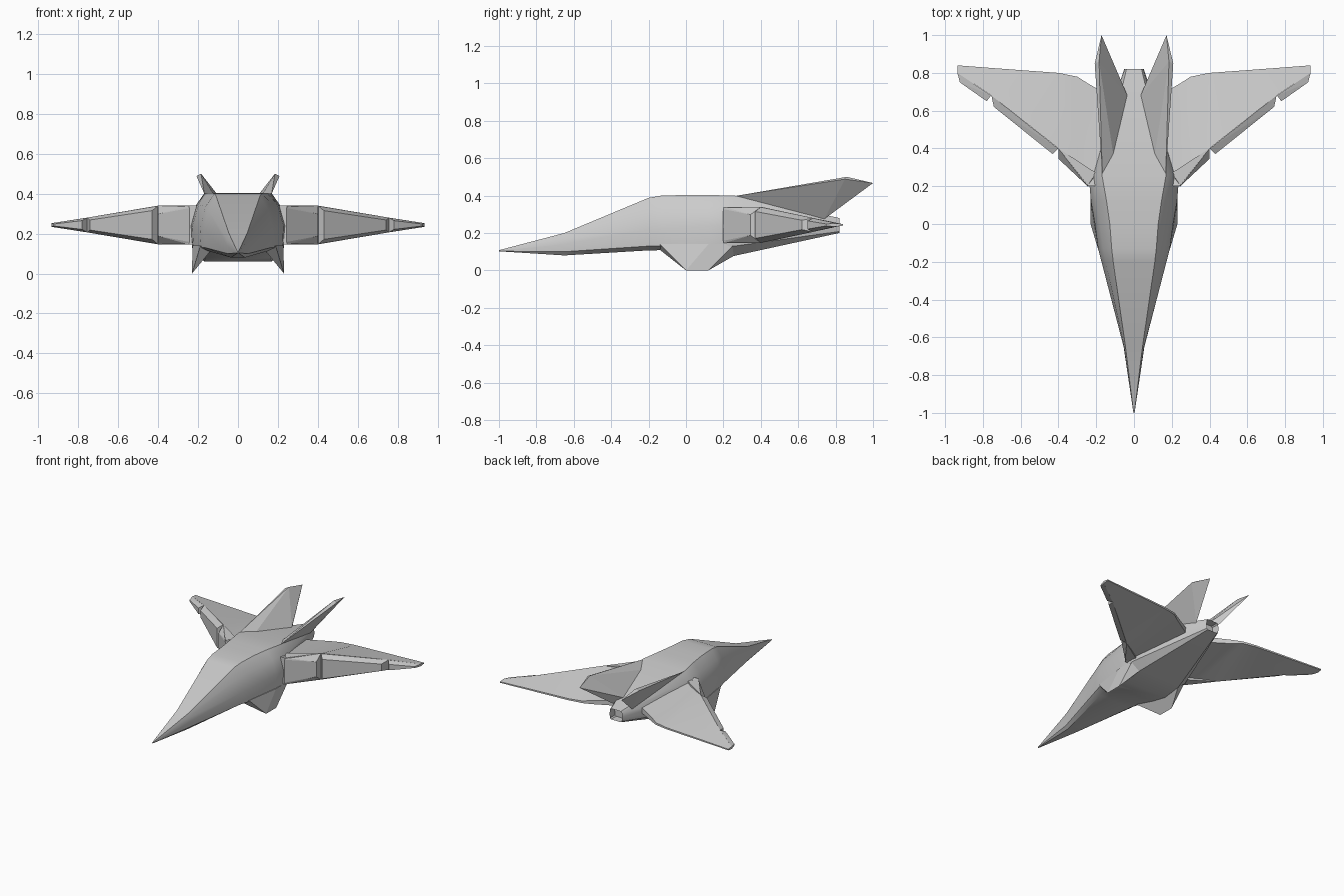
import bpy, bmesh, math
from mathutils import Vector

if "Cube" in bpy.data.objects:
    bpy.data.objects.remove(bpy.data.objects["Cube"])

WING_Z = 0.243


def finish(bm, name, mirror=True, smooth=35):
    bmesh.ops.recalc_face_normals(bm, faces=bm.faces)
    me = bpy.data.meshes.new(name)
    bm.to_mesh(me)
    bm.free()
    ob = bpy.data.objects.new(name, me)
    bpy.context.collection.objects.link(ob)
    if smooth:
        bpy.ops.object.select_all(action='DESELECT')
        ob.select_set(True)
        bpy.context.view_layer.objects.active = ob
        bpy.ops.object.shade_smooth_by_angle(angle=math.radians(smooth))
    if mirror:
        m = ob.modifiers.new("mirror", 'MIRROR')
        m.use_mirror_merge = False
    return ob


def loft(rings):
    """Skin closed rings of points; returns the bmesh and the last cap."""
    bm = bmesh.new()
    vs = [[bm.verts.new(p) for p in r] for r in rings]
    n = len(vs[0])
    for a, b in zip(vs, vs[1:]):
        for i in range(n):
            bm.faces.new((a[i], a[(i + 1) % n], b[(i + 1) % n], b[i]))
    bm.faces.new(vs[0])
    return bm, bm.faces.new(vs[-1])


def hull(name, pts):
    bm = bmesh.new()
    for p in pts:
        bm.verts.new(p)
    res = bmesh.ops.convex_hull(bm, input=bm.verts)
    junk = [v for v in bm.verts if not v.link_faces]
    bmesh.ops.delete(bm, geom=junk, context='VERTS')
    bmesh.ops.dissolve_limit(bm, angle_limit=0.02, verts=bm.verts, edges=bm.edges)
    return finish(bm, name, smooth=0)


# Fuselage: half sections from roof edge down to belly edge, as (x, z)
sections = [
    (-1.0, [(.002, .108), (.003, .107), (.003, .105), (.003, .103), (.002, .102)]),
    (-.65, [(.045, .20), (.052, .17), (.055, .14), (.053, .10), (.035, .08)]),
    (-.20, [(.110, .388), (.150, .32), (.172, .22), (.165, .13), (.13, .107)]),
    (-.13, [(.118, .40), (.163, .335), (.190, .22), (.185, .13), (.14, .108)]),
    (.00, [(.128, .403), (.180, .34), (.207, .23), (.205, .12), (.16, .08)]),
    (.12, [(.145, .403), (.197, .345), (.228, .24), (.222, .12), (.17, .06)]),
    (.26, [(.170, .40), (.212, .34), (.240, .24), (.230, .13), (.17, .078)]),
    (.82, [(.040, .28), (.048, .272), (.052, .24), (.048, .208), (.04, .20)]),
]
rings = [[(x, y, z) for x, z in h] + [(-x, y, z) for x, z in reversed(h)]
         for y, h in sections]
bm, cap = loft(rings)
# Hollow exhaust at the tail
bmesh.ops.inset_individual(bm, faces=[cap], thickness=0.012)
bmesh.ops.translate(bm, vec=(0, -.06, 0), verts=cap.verts)
finish(bm, "fuselage", mirror=False)

# Wings: x, leading y, trailing y, leading half thickness, trailing half thickness
stations = [(.10, .20, .66, .097, .02), (.245, .20, .745, .097, .014),
            (.30, .27, .78, .097, .008), (.40, .40, .80, .097, .006),
            (.755, .68, .826, .037, .005), (.935, .80, .84, .009, .004)]
bm, _ = loft([[(x, l, WING_Z + a), (x, t, WING_Z + b),
               (x, t, WING_Z - b), (x, l, WING_Z - a)]
              for x, l, t, a, b in stations])
finish(bm, "wing")


# Bevelled leading edge panels: back inner, back outer, front inner, front outer
def slat(name, *corners):
    hull(name, [(x, y, WING_Z + s * h) for x, y, h in corners for s in (1, -1)])


slat("inner_leading_edge", (.245, .205, .097), (.40, .40, .097),
     (.243, .198, .085), (.40, .345, .055), (.20, .27, .097))
slat("middle_leading_edge", (.402, .40, .095), (.755, .68, .037),
     (.43, .37, .072), (.742, .62, .025))
slat("tip_leading_edge", (.757, .68, .036), (.935, .80, .009),
     (.78, .65, .022), (.922, .75, .005))

# Canted tail fins, thick at the root
hull("tail_fin", [(.168, .265, .398), (.11, .37, .376), (.035, .68, .308),
                  (.075, .74, .275), (.185, .86, .50), (.208, .85, .488),
                  (.172, 1.0, .467)])

# Short splayed fins under the belly
hull("belly_fin", [(.188, -.14, .14), (.14, -.14, .11), (.21, 0, .14),
                   (.228, .12, .14), (.228, .26, .14), (.168, .26, .08),
                   (.23, 0, 0), (.23, .12, 0)])
